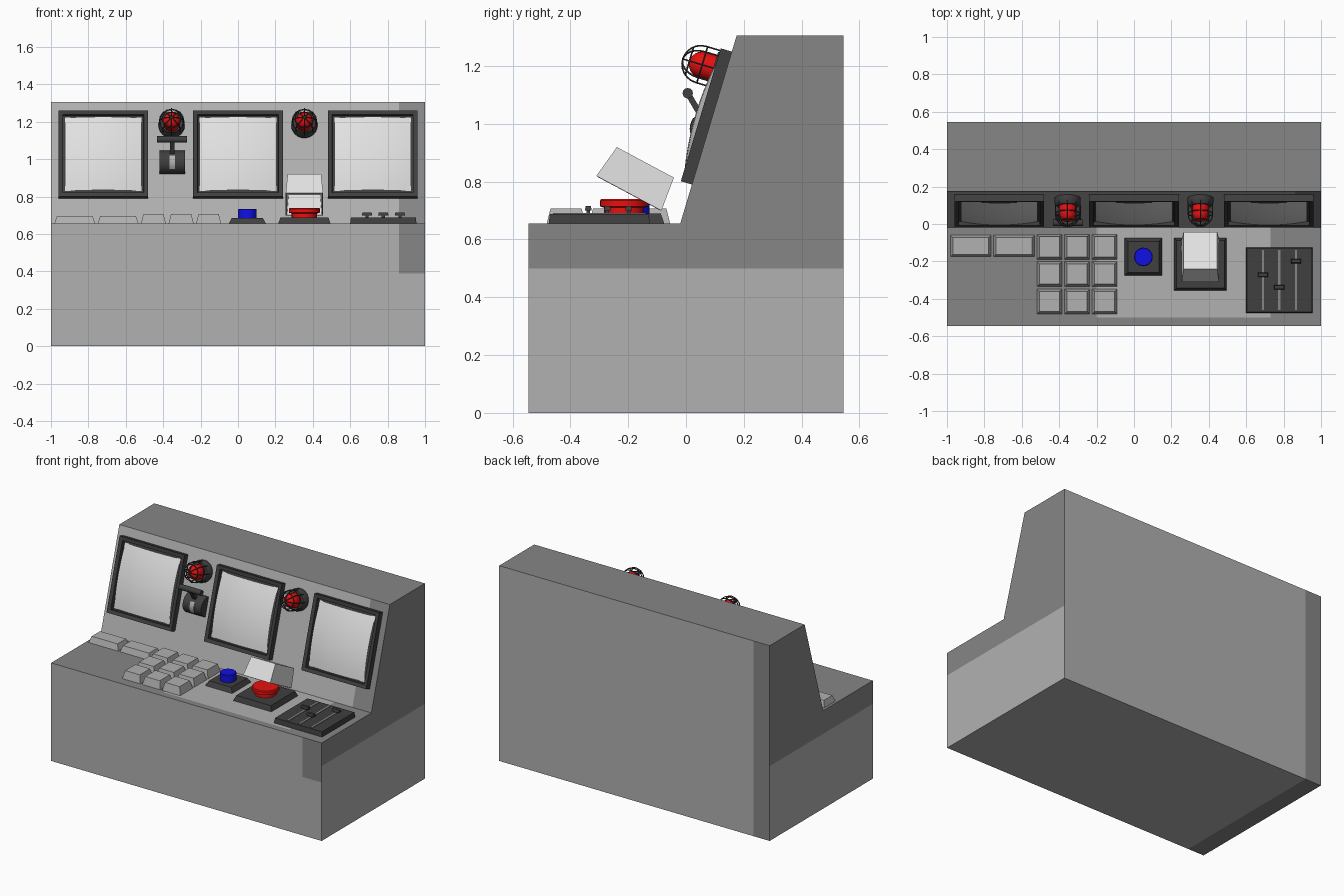
import bpy, bmesh, math
from mathutils import Matrix, Vector

if "Cube" in bpy.data.objects:
    bpy.data.objects.remove(bpy.data.objects["Cube"])


def material(name, r, g, b):
    m = bpy.data.materials.new(name)
    m.diffuse_color = (r, g, b, 1)
    m.use_nodes = True
    m.node_tree.nodes["Principled BSDF"].inputs["Base Color"].default_value = m.diffuse_color
    return m


LIGHT = material("light_grey", 0.44, 0.44, 0.44)
DARK = material("mid_grey", 0.24, 0.24, 0.24)
BLACK = material("charcoal", 0.05, 0.05, 0.05)
WHITE = material("off_white", 0.75, 0.75, 0.75)
RED = material("red", 0.8, 0.005, 0.005)
BLUE = material("blue", 0.005, 0.005, 0.8)

T = Matrix.Translation
I = Matrix.Identity(4)
smooth = []


def finish(bm, name, mats, mat=I, shade=False):
    bmesh.ops.recalc_face_normals(bm, faces=bm.faces)
    me = bpy.data.meshes.new(name)
    bm.to_mesh(me)
    bm.free()
    for m in mats:
        me.materials.append(m)
    ob = bpy.data.objects.new(name, me)
    ob.matrix_world = mat
    bpy.context.collection.objects.link(ob)
    if shade:
        smooth.append(ob)
    return ob


def tapered_box(w, d, h, tx=0.0, ty=0.0):
    """Box standing on z = 0, its top pulled in by tx, ty on each side."""
    bm = bmesh.new()
    bmesh.ops.create_cube(bm, size=1)
    for v in bm.verts:
        top = v.co.z > 0
        v.co.x *= w - 2 * tx * top
        v.co.y *= d - 2 * ty * top
        v.co.z = h * top
    return bm


def box(name, pos, size, taper, m, mat=I):
    return finish(tapered_box(*size, taper, taper), name, [m], mat @ T(pos))


def revolve(name, profile, m, mat=I, angle=2 * math.pi, steps=24):
    """Spin (radius, height) points round the local z axis."""
    bm = bmesh.new()
    vs = [bm.verts.new((r, 0, z)) for r, z in profile]
    es = [bm.edges.new(p) for p in zip(vs, vs[1:])]
    bmesh.ops.spin(bm, geom=vs + es, cent=(0, 0, 0), axis=(0, 0, 1),
                   angle=angle, steps=steps, use_duplicate=False)
    bmesh.ops.remove_doubles(bm, verts=bm.verts, dist=1e-5)
    return finish(bm, name, [m], mat, True)


def disc(r, z0, z1, b=0.0):
    return [(0, z0), (r, z0), (r, z1 - b), (r - b, z1), (0, z1)] if b else \
        [(0, z0), (r, z0), (r, z1), (0, z1)]


# Console body: side profile pulled across, cut along the colour borders
bm = bmesh.new()
profile = [(-0.545, 0), (0.545, 0), (0.545, 1.305), (0.175, 1.305), (-0.02, 0.655), (-0.545, 0.655)]
side = bm.faces.new([bm.verts.new((-1, y, z)) for y, z in profile])
ext = bmesh.ops.extrude_face_region(bm, geom=[side])["geom"]
bmesh.ops.translate(bm, vec=(2, 0, 0), verts=[e for e in ext if isinstance(e, bmesh.types.BMVert)])
for axis, at in ((0, -0.88), (0, -0.2), (0, 0.73), (0, 0.86), (1, -0.5), (2, 0.39), (2, 0.5)):
    no = Vector((0, 0, 0))
    no[axis] = 1
    bmesh.ops.bisect_plane(bm, geom=bm.verts[:] + bm.edges[:] + bm.faces[:], plane_co=no * at, plane_no=no)
bmesh.ops.recalc_face_normals(bm, faces=bm.faces)
for f in bm.faces:
    f.normal_update()
    n, c = f.normal, f.calc_center_median()
    if abs(n.x) > 0.9:
        dark = c.z > 0.5
    elif n.z > 0.9:
        dark = c.z > 1 or not (-0.2 < c.x < 0.73 and c.y > -0.5)
    elif n.z < -0.9 or n.y > 0.9:
        dark = c.x < -0.88
    else:
        dark = c.x > 0.86 and c.z > 0.39
    f.material_index = int(dark)
finish(bm, "console_body", [LIGHT, DARK])

# Sloping panel frame: x across, y up the slope, z out of it
tilt = math.atan2(0.195, 0.65)
PANEL = T((0, -0.02, 0.655)) @ Matrix.Rotation(math.pi / 2 - tilt, 4, 'X')

# Three monitors with recessed frames and bulging glass
for i, x in enumerate((-0.72, 0, 0.72)):
    place = PANEL @ T((x, 0.381, 0))
    bm = tapered_box(0.48, 0.48, 0.04)
    top = max(bm.faces, key=lambda f: f.calc_center_median().z)
    bmesh.ops.inset_region(bm, faces=[top], thickness=0.033)
    for v in top.verts:
        v.co.z -= 0.004
    bmesh.ops.inset_region(bm, faces=[top], thickness=0.003)
    for v in top.verts:
        v.co.z = 0.015
    finish(bm, f"monitor_frame_{i + 1}", [BLACK], place)
    bm = bmesh.new()
    bmesh.ops.create_grid(bm, x_segments=10, y_segments=10, size=0.205)
    for v in bm.verts:
        u, w = v.co.x / 0.205, v.co.y / 0.205
        v.co.z = 0.018 + 0.04 * (1 - u * u * 0.5 - w * w * 0.5)
    for f in bm.faces:
        if f.normal.z < 0:
            f.normal_flip()
    finish(bm, f"monitor_glass_{i + 1}", [WHITE], place, True)

# Caged warning lamps
for side_name, x in (("left", -0.355), ("right", 0.355)):
    place = PANEL @ T((x, 0.548, 0))
    revolve(f"lamp_base_{side_name}", [(0.07, 0), (0.07, 0.025), (0.058, 0.045), (0, 0.045)], BLACK, place)
    arc = [math.pi / 2 * k / 6 for k in range(7)]
    revolve(f"lamp_bulb_{side_name}", [(0.046, 0.04)] +
            [(0.046 * math.cos(a), 0.085 + 0.046 * math.sin(a)) for a in arc[:-1]] + [(0, 0.131)], RED, place)
    cu = bpy.data.curves.new("cage_curve", 'CURVE')
    cu.dimensions = '3D'
    cu.bevel_depth = 0.0032
    cu.bevel_resolution = 1
    paths = []
    for k in range(4):  # ribs over the dome
        a = math.pi * k / 4
        half = [(0.065, 0.03)] + [(0.065 * math.cos(t), 0.09 + 0.065 * math.sin(t)) for t in arc]
        line = half + [(-r, z) for r, z in half[-2::-1]]
        paths.append(([(r * math.cos(a), r * math.sin(a), z) for r, z in line], False))
    for r, z in ((0.065, 0.085), (0.05, 0.131)):  # rings
        paths.append(([(r * math.cos(math.pi * k / 8), r * math.sin(math.pi * k / 8), z) for k in range(16)], True))
    for pts, closed in paths:
        sp = cu.splines.new('POLY')
        sp.points.add(len(pts) - 1)
        for p, co in zip(sp.points, pts):
            p.co = (*co, 1)
        sp.use_cyclic_u = closed
    tmp = bpy.data.objects.new("cage_tmp", cu)
    me = bpy.data.meshes.new_from_object(tmp)
    bpy.data.objects.remove(tmp)
    bm = bmesh.new()
    bm.from_mesh(me)
    for f in bm.faces:
        f.material_index = 0
    bpy.data.meshes.remove(me)
    finish(bm, f"lamp_cage_{side_name}", [BLACK], place, True)

# Throw lever: half-round housing, slot, arm and cross handle
pivot = PANEL @ T((-0.352, 0.342, 0))
ACROSS = Matrix(((0, 0, 1, 0), (1, 0, 0, 0), (0, 1, 0, 0), (0, 0, 0, 1)))
revolve("lever_housing", disc(0.064, -0.068, 0.068), BLACK, pivot @ ACROSS, math.pi, 12)
revolve("lever_slot", [(0.06, -0.015), (0.0655, -0.015), (0.0655, 0.015), (0.06, 0.015)], LIGHT,
        pivot @ ACROSS @ Matrix.Rotation(math.pi * 0.4, 4, 'Z'), math.pi * 0.38, 6)
arm = pivot @ Matrix.Rotation(-math.radians(43), 4, 'X')
box("lever_arm", (0, 0, 0.03), (0.025, 0.02, 0.11), 0, BLACK, arm)
revolve("lever_handle", disc(0.018, -0.08, 0.08), BLACK, arm @ T((0, 0, 0.143)) @ ACROSS, steps=12)

# Keys on the desk
DESK = 0.655
for i, x in enumerate((-0.873, -0.641)):
    box(f"wide_key_{i + 1}", (x, -0.117, DESK), (0.218, 0.116, 0.04), 0.013, LIGHT)
for r, y in enumerate((-0.122, -0.268, -0.415)):
    for c, x in enumerate((-0.452, -0.304, -0.157)):
        box(f"key_{r + 1}_{c + 1}", (x, y, DESK), (0.134, 0.134, 0.052), 0.013, LIGHT)

# Blue button
box("blue_button_base", (0.05, -0.176, DESK), (0.2, 0.2, 0.03), 0.017, BLACK)
revolve("blue_button", disc(0.05, 0.68, 0.735, 0.004), BLUE, T((0.05, -0.176, 0)))

# Red button with its raised cover
box("red_button_base", (0.355, -0.215, DESK), (0.28, 0.28, 0.034), 0.012, BLACK)
revolve("red_button", [(0.068, 0.685), (0.068, 0.71), (0.083, 0.714), (0.083, 0.734), (0.078, 0.74), (0, 0.74)],
        RED, T((0.355, -0.215, 0)))
bm = tapered_box(0.2, 0.255, 0.121, 0.01, 0.0155)
bmesh.ops.delete(bm, geom=[min(bm.faces, key=lambda f: f.calc_center_median().z)], context='FACES_ONLY')
cover = finish(bm, "red_button_cover", [WHITE],
               T((0.355, -0.1975, 0.76)) @ Matrix.Rotation(-math.radians(28.1), 4, 'X'))
shell = cover.modifiers.new("shell", 'SOLIDIFY')
shell.thickness = 0.01
shell.offset = -1

# Slider board with rails and knobs
box("slider_board", (0.777, -0.3, DESK), (0.355, 0.35, 0.033), 0.004, BLACK)
for i, (x, y) in enumerate(((0.69, -0.272), (0.777, -0.338), (0.866, -0.198))):
    box(f"slider_rail_{i + 1}", (x, -0.3, 0.686), (0.012, 0.32, 0.005), 0, DARK)
    box(f"slider_stem_{i + 1}", (x, y, 0.686), (0.018, 0.012, 0.018), 0, BLACK)
    box(f"slider_knob_{i + 1}", (x, y, 0.7), (0.055, 0.024, 0.016), 0.003, BLACK)

# Smooth shading on the round parts
bpy.context.view_layer.update()
for ob in smooth:
    ob.select_set(True)
bpy.context.view_layer.objects.active = smooth[0]
bpy.ops.object.shade_smooth_by_angle(angle=math.radians(35))
